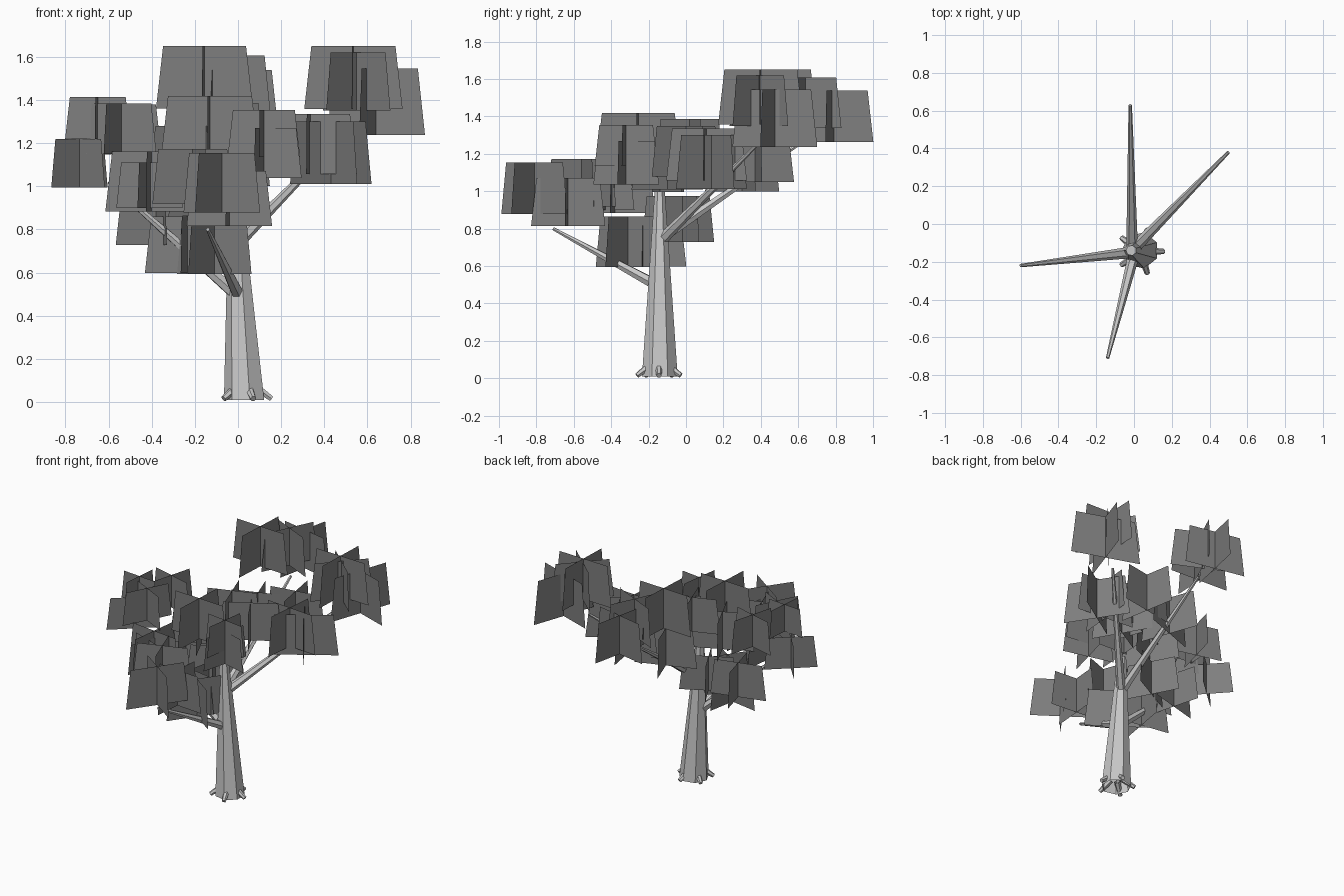
import bpy
import bmesh
import math
from mathutils import Vector

default_cube = bpy.data.objects.get("Cube")
if default_cube:
    bpy.data.objects.remove(default_cube, do_unlink=True)


def make_material(name, grey):
    material = bpy.data.materials.new(name)
    material.use_nodes = True
    colour = (grey, grey, grey, 1)
    material.diffuse_color = colour
    material.node_tree.nodes["Principled BSDF"].inputs["Base Color"].default_value = colour
    return material


bark = make_material("light grey bark", 0.58)
leaf = make_material("dark grey leaf", 0.21)


def finish(bm, name, material):
    mesh = bpy.data.meshes.new(name)
    bm.to_mesh(mesh)
    bm.free()
    mesh.materials.append(material)
    obj = bpy.data.objects.new(name, mesh)
    bpy.context.scene.collection.objects.link(obj)
    return obj


def tapered_limb(name, start, end, start_radius, end_radius, sides, level_ends=False):
    """Faceted limb, open at its start, its ends level or square to its axis."""
    start, end = Vector(start), Vector(end)
    axis = Vector((0, 0, 1)) if level_ends else end - start
    turn = axis.to_track_quat("Z", "Y")
    bm = bmesh.new()
    rings = []
    for centre, radius in ((start, start_radius), (end, end_radius)):
        ring = []
        for i in range(sides):
            angle = math.tau * i / sides
            offset = Vector((math.cos(angle), math.sin(angle), 0)) * radius
            ring.append(bm.verts.new(centre + turn @ offset))
        rings.append(ring)
    low, high = rings
    for i in range(sides):
        j = (i + 1) % sides
        bm.faces.new((low[i], low[j], high[j], high[i]))
    bm.faces.new(high)
    return finish(bm, name, bark)


def add_leaf_cross(bm, x, y, top, width, degrees):
    """Two upright panels crossing at a right angle, wider at the bottom."""
    bottom = top - width * 0.75
    for quarter in (0, 90):
        angle = math.radians(degrees + quarter)
        side = Vector((math.cos(angle), math.sin(angle), 0)) * width / 2
        low, high = Vector((x, y, bottom)), Vector((x, y, top))
        corners = (low - side * 1.17, low + side * 1.17, high + side, high - side)
        bm.faces.new([bm.verts.new(corner) for corner in corners])


# Leaning trunk
tapered_limb("trunk", (0.033, -0.14, 0.01), (-0.015, -0.14, 1), 0.098, 0.028, 7, True)

# Root stubs around the foot
for i in range(5):
    angle = math.tau * i / 5
    out = Vector((math.cos(angle), math.sin(angle), 0))
    foot = Vector((0.033, -0.145, 0))
    tapered_limb("root", foot + out * 0.04 + Vector((0, 0, 0.075)),
                 foot + out * 0.123 + Vector((0, 0, 0.015)), 0.022, 0.014, 6)

# Branches
branches = {
    "back_branch": ((-0.01, -0.13, 0.75), (-0.02, 0.63, 1.27)),
    "back_left_branch": ((0, -0.13, 0.74), (0.5, 0.38, 1.25)),
    "right_branch": ((-0.01, -0.15, 0.5), (-0.6, -0.22, 1.02)),
    "front_branch": ((0, -0.16, 0.5), (-0.14, -0.71, 0.8)),
}
for name, (start, end) in branches.items():
    tapered_limb(name, start, end, 0.031, 0.009, 6)

# Foliage: x, y, top height, width and turn of each leaf cross
foliage = {
    "back_foliage": (
        (-0.155, 0.475, 1.65, 0.385, -3),
        (-0.04, 0.64, 1.607, 0.36, -25),
        (-0.025, 0.79, 1.54, 0.37, -12),
    ),
    "back_left_foliage": (
        (0.535, 0.4, 1.65, 0.39, -2),
        (0.64, 0.475, 1.545, 0.41, -19),
        (0.55, 0.39, 1.62, 0.36, -42),
    ),
    "right_foliage": (
        (-0.65, -0.19, 1.413, 0.26, -5),
        (-0.54, -0.26, 1.383, 0.31, -27),
        (-0.53, 0, 1.38, 0.31, -15),
        (-0.735, -0.14, 1.22, 0.3, 42),
        (-0.4, -0.38, 1.16, 0.37, -7),
        (-0.41, -0.43, 1.11, 0.28, -20),
    ),
    "front_foliage": (
        (-0.21, -0.56, 1.173, 0.34, 20),
        (-0.075, -0.81, 1.155, 0.37, -35),
        (-0.04, -0.63, 1.07, 0.34, -5),
    ),
    "lower_foliage": (
        (-0.11, -0.31, 0.864, 0.36, -35),
        (-0.23, -0.2, 0.86, 0.35, -10),
        (-0.38, -0.05, 0.976, 0.33, 15),
        (-0.165, -0.02, 0.976, 0.33, 28),
    ),
    "middle_foliage": (
        (-0.13, -0.255, 1.418, 0.39, -3),
        (0.12, -0.32, 1.353, 0.29, -8),
        (0.12, -0.32, 1.27, 0.31, -15),
        (-0.06, 0.02, 1.387, 0.33, 20),
        (-0.22, -0.1, 1.28, 0.36, 25),
        (0.1, 0, 1.35, 0.36, 30),
        (0.335, 0.11, 1.335, 0.37, -5),
        (0.43, 0.136, 1.3, 0.385, 33),
        (0.2, 0.37, 1.32, 0.36, 10),
        (-0.05, 0.3, 1.27, 0.36, 20),
    ),
}
for name, crosses in foliage.items():
    bm = bmesh.new()
    for cross in crosses:
        add_leaf_cross(bm, *cross)
    finish(bm, name, leaf)
